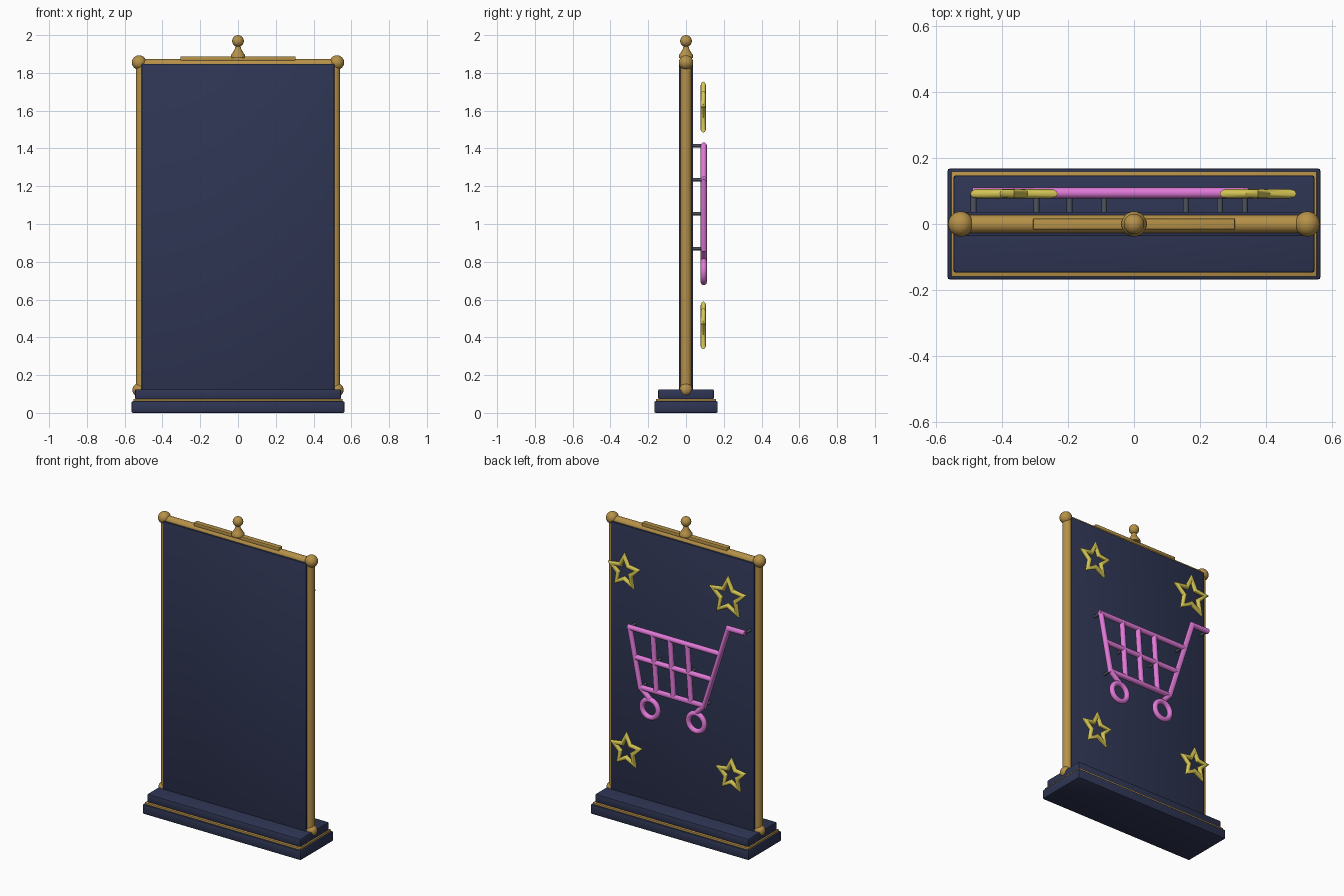
import bpy, bmesh, math
from mathutils import Vector

if "Cube" in bpy.data.objects:
    bpy.data.objects.remove(bpy.data.objects["Cube"])


def material(name, rgb):
    m = bpy.data.materials.new(name)
    m.diffuse_color = (*rgb, 1)
    m.use_nodes = True
    m.node_tree.nodes["Principled BSDF"].inputs["Base Color"].default_value = m.diffuse_color
    return m


NAVY = material("navy", (0.028, 0.036, 0.088))
GOLD = material("gold", (0.47, 0.285, 0.065))
PINK = material("pink", (0.74, 0.19, 0.68))
YELLOW = material("yellow", (0.66, 0.56, 0.09))
GREY = material("dark grey", (0.075, 0.085, 0.11))


def finish(name, bm, mat, smooth=True):
    mesh = bpy.data.meshes.new(name)
    bmesh.ops.recalc_face_normals(bm, faces=bm.faces)
    bm.to_mesh(mesh)
    bm.free()
    ob = bpy.data.objects.new(name, mesh)
    bpy.context.collection.objects.link(ob)
    mesh.materials.append(mat)
    if smooth:
        bpy.ops.object.select_all(action='DESELECT')
        ob.select_set(True)
        bpy.context.view_layer.objects.active = ob
        bpy.ops.object.shade_smooth_by_angle(angle=math.radians(40))
    return ob


def box(name, size, z0, z1, mat, bevel=0.006):
    """Box centred on x = y = 0 between two heights, with rounded edges."""
    bm = bmesh.new()
    bmesh.ops.create_cube(bm, size=1)
    for v in bm.verts:
        v.co = (v.co.x * size[0], v.co.y * size[1], z0 + (v.co.z + 0.5) * (z1 - z0))
    bmesh.ops.bevel(bm, geom=bm.edges[:], offset=bevel, segments=2, profile=0.5, affect='EDGES')
    return finish(name, bm, mat)


def ball(name, loc, r, mat):
    bm = bmesh.new()
    bmesh.ops.create_uvsphere(bm, u_segments=28, v_segments=16, radius=r)
    bmesh.ops.translate(bm, verts=bm.verts, vec=loc)
    return finish(name, bm, mat)


def pipe(name, pts, r, mat, closed=False, sides=16):
    """Round tube swept through points with mitred corners."""
    pts = [Vector(p) for p in pts]
    n = len(pts)
    bm = bmesh.new()
    rings = []
    # all bent paths lie in an xz plane, so y is a safe side axis for them
    straight_y = (pts[1] - pts[0]).normalized()
    side = Vector((1, 0, 0)) if abs(straight_y.y) > 0.9 else Vector((0, 1, 0))
    for i, p in enumerate(pts):
        a = (p - pts[i - 1]).normalized() if (i or closed) else None
        b = (pts[(i + 1) % n] - p).normalized() if (i < n - 1 or closed) else None
        a, b = a or b, b or a
        t = (a + b).normalized()
        stretch = min(1 / max(t.dot(a), 0.1), 1.7)
        across = t.cross(side).normalized()
        rings.append([bm.verts.new(p + side * r * math.cos(k * math.tau / sides)
                                   + across * r * stretch * math.sin(k * math.tau / sides))
                      for k in range(sides)])
    for i in range(n if closed else n - 1):
        q, s = rings[i], rings[(i + 1) % n]
        for k in range(sides):
            j = (k + 1) % sides
            bm.faces.new((q[k], q[j], s[j], s[k]))
    if not closed:
        bm.faces.new(rings[0])
        bm.faces.new(rings[-1])
    return finish(name, bm, mat)


def lathe(name, profile, mat, steps=28):
    bm = bmesh.new()
    vs = [bm.verts.new((r, 0, z)) for r, z in profile]
    es = [bm.edges.new(e) for e in zip(vs, vs[1:])]
    bmesh.ops.spin(bm, geom=vs + es, cent=(0, 0, 0), axis=(0, 0, 1), angle=math.tau, steps=steps)
    bmesh.ops.remove_doubles(bm, verts=bm.verts, dist=1e-4)
    return finish(name, bm, mat)


# Stepped base with gold trim
box("base_lower", (1.128, 0.336), 0, 0.062, NAVY, 0.008)
box("base_trim", (1.106, 0.318), 0.058, 0.074, GOLD, 0.003)
box("base_upper", (1.092, 0.294), 0.072, 0.125, NAVY, 0.008)

# Panel and gold frame
box("panel", (1.02, 0.074), 0.115, 1.848, NAVY, 0.004)
pipe("top_rail", [(-0.52, 0, 1.846), (0.52, 0, 1.846)], 0.027, GOLD, sides=24)
for s, label in ((-1, "left"), (1, "right")):
    pipe(f"post_{label}", [(s * 0.512, 0, 0.11), (s * 0.512, 0, 1.855)], 0.029, GOLD, sides=24)
    ball(f"top_ball_{label}", (s * 0.524, 0, 1.855), 0.038, GOLD)
    ball(f"bottom_ball_{label}", (s * 0.524, 0, 0.122), 0.035, GOLD)

# Crest bar and finial
box("crest_bar", (0.61, 0.034), 1.862, 1.887, GOLD, 0.004)
cap = [(0.031 * math.sin(a), 1.969 - 0.031 * math.cos(a))
       for a in (math.radians(25 + 155 * i / 12) for i in range(13))]
cap[-1] = (0, 2.0)
lathe("finial", [(0, 1.88), (0.038, 1.88), (0.038, 1.893), (0.03, 1.904), (0.018, 1.925)] + cap, GOLD)

# Cart symbol made of tubes, standing off the back of the panel
Y, R = 0.094, 0.0165


def tube(name, pts, closed=False):
    return pipe(name, [(x, Y, z) for x, z in pts], R, PINK, closed)


tube("cart_frame", [(-0.488, 1.415), (-0.368, 1.415), (-0.195, 0.87),
                    (0.26, 0.87), (0.335, 1.24)])
tube("cart_top_rail", [(-0.305, 1.235), (0.345, 1.235)])
tube("cart_middle_rail", [(-0.25, 1.055), (0.298, 1.055)])
for x in (-0.088, 0.035, 0.157):
    tube("cart_bar", [(x + 0.013, 1.235), (x - 0.013, 0.87)])
for x, top in ((-0.14, -0.195), (0.19, 0.26)):
    tube("wheel_arm", [(top, 0.87), (x, 0.812)])
    tube("cart_wheel", [(x + 0.057 * math.cos(a), 0.75 + 0.057 * math.sin(a))
                        for a in (i * math.tau / 32 for i in range(32))], True)

# Standoff pins between panel and cart
for x, z in ((-0.485, 1.415), (-0.295, 1.235), (0.335, 1.235), (-0.09, 1.055),
             (0.157, 1.055), (-0.195, 0.87), (0.26, 0.87)):
    pipe("standoff", [(x, 0.03, z), (x, 0.09, z)], 0.009, GREY, sides=12)

# Star outlines
for x, z, r in ((0.375, 1.583, 0.097), (-0.363, 1.615, 0.114),
                (0.36, 0.435, 0.095), (-0.387, 0.475, 0.09)):
    pts = []
    for i in range(10):
        a = math.pi / 2 + i * math.pi / 5
        q = r * (0.48 if i % 2 else 1)
        pts.append((x + q * math.cos(a), 0.0915, z + q * math.sin(a)))
    pipe("star", pts, 0.0145, YELLOW, True, 12)
